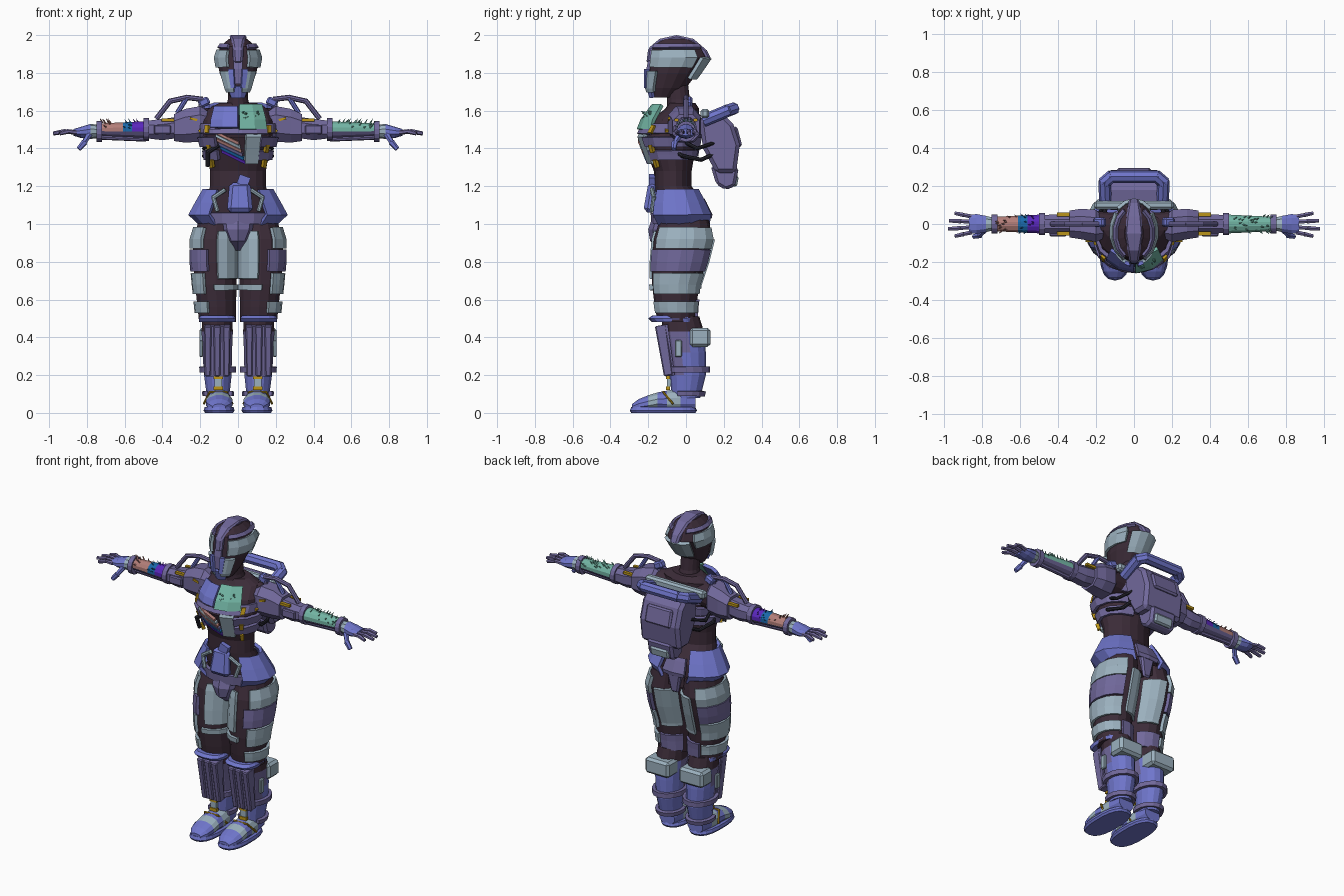
import bpy
import bmesh
import random
from math import cos, sin, radians, copysign
from mathutils import Vector, Matrix, Euler

if "Cube" in bpy.data.objects:
    bpy.data.objects.remove(bpy.data.objects["Cube"])
random.seed(4)
# Flat colours
COLOURS = dict(violet=(.165, .14, .33), periwinkle=(.16, .18, .6), dark=(.045, .025, .04), pale=(.33, .44, .52),
               mint=(.17, .46, .37), yellow=(.5, .3, .01), pink=(.45, .21, .19), blue=(.01, .14, .4),
               purple=(.1, .02, .5), black=(.02, .02, .03))
MATERIALS = {label: bpy.data.materials.new(label) for label in COLOURS}
for label, material in MATERIALS.items():
    material.use_nodes = True
    material.diffuse_color = (*COLOURS[label], 1)
    material.node_tree.nodes["Principled BSDF"].inputs["Base Color"].default_value = material.diffuse_color

# Helpers: every part ends in finish, which also makes the mirrored twin
def finish(name, bm, colours, rule=None, mirror=False, thick=0, bevel=0):
    bmesh.ops.recalc_face_normals(bm, faces=bm.faces)
    for face in bm.faces:
        face.material_index = rule(face.calc_center_median()) if rule else 0
    for prefix in (("left_", "right_") if mirror else ("",)):
        if prefix == "right_":
            bmesh.ops.scale(bm, vec=(-1, 1, 1), verts=bm.verts)
            bmesh.ops.reverse_faces(bm, faces=bm.faces)
        mesh = bpy.data.meshes.new(prefix + name)
        for colour in colours.split():
            mesh.materials.append(MATERIALS[colour])
        bm.to_mesh(mesh)
        part = bpy.data.objects.new(prefix + name, mesh)
        bpy.context.scene.collection.objects.link(part)
        if thick:
            solid = part.modifiers.new("thickness", "SOLIDIFY")
            solid.thickness, solid.offset = thick, 0
        if bevel:
            part.modifiers.new("bevel", "BEVEL").width = bevel
    bm.free()

# Point on a superellipse section (x, y, z, radius, radius)
def ring_point(section, degrees, axis="z", power=2, grow=0):
    x, y, z, ra, rb = section
    c, s = cos(radians(degrees)), sin(radians(degrees))
    u = copysign(abs(c) ** (2 / power), c) * (ra + grow)
    v = copysign(abs(s) ** (2 / power), s) * (rb + grow)
    return Vector({"z": (x + u, y + v, z), "x": (x, y + u, z + v), "y": (x + u, y, z + v)}[axis])

def bridge(bm, rows, closed):
    rows = [[bm.verts.new(point) for point in row] for row in rows]
    for low, high in zip(rows, rows[1:]):
        for i in range(len(low) if closed else len(low) - 1):
            j = (i + 1) % len(low)
            bm.faces.new((low[i], low[j], high[j], high[i]))
    if closed:
        bm.faces.new(rows[0])
        bm.faces.new(rows[-1])

def loft(name, sections, colours, axis="z", sides=14, power=2, **options):
    bm = bmesh.new()
    angles = [360 * (i + .5) / sides for i in range(sides)]
    bridge(bm, [[ring_point(section, angle, axis, power) for angle in angles] for section in sections], True)
    finish(name, bm, colours, **options)

# Curved armour plate that follows the surface of a vertical loft
def shell(name, sections, colours, low, high, start, end, grow=.012, thick=.02, lean=0, **options):
    def at(z):
        for a, b in zip(sections, sections[1:]):
            if a[2] <= z <= b[2]:
                return tuple(Vector(a).lerp(Vector(b), (z - a[2]) / (b[2] - a[2])))
    heights = [low] + [s[2] for s in sections if low + .01 < s[2] < high - .01] + [high]
    steps = max(1, round((end - start) / 24))
    bm = bmesh.new()
    bridge(bm, [[ring_point(at(z + lean * i / steps), start + (end - start) * i / steps, grow=grow)
                 for i in range(steps + 1)] for z in heights], False)
    finish(name, bm, colours, thick=thick, **options)

def box(name, at, size, colours, tilt=(0, 0, 0), taper=1, **options):
    bm = bmesh.new()
    bmesh.ops.create_cube(bm, size=1)
    for vert in bm.verts:
        vert.co.xy *= taper if vert.co.z < 0 else 1
    turn = Euler([radians(angle) for angle in tilt]).to_matrix().to_4x4()
    bm.transform(Matrix.Translation(at) @ turn @ Matrix.Diagonal((*size, 1)))
    finish(name, bm, colours, **options)

def tube(name, points, radius, colours, sides=8, tip=1, **options):
    bm = bmesh.new()
    for a, b in zip(map(Vector, points), map(Vector, points[1:])):
        place = Matrix.Translation((a + b) / 2) @ (b - a).to_track_quat("Z", "Y").to_matrix().to_4x4()
        bmesh.ops.create_cone(bm, cap_ends=True, segments=sides, radius1=radius, radius2=radius * tip,
                              depth=(b - a).length + radius * .6, matrix=place)
    finish(name, bm, colours, **options)

# Side outline of (y, z) points extruded across x, pinched at front and back
def prism(name, outline, half_width, colours, pinch=0, **options):
    bm = bmesh.new()
    bridge(bm, [[(side * (1 - pinch * abs(y + .03)), y, z) for y, z in outline]
                for side in (-half_width, half_width)], True)
    finish(name, bm, colours, **options)

# Head: dark skull, crest, visor strip, cheek and ear plates
HEAD = [(0, -.12, 1.67, .04, .06), (0, -.1, 1.72, .07, .1), (0, -.07, 1.8, .1, .13),
        (0, -.04, 1.88, .115, .155), (0, -.05, 1.94, .095, .135), (0, -.05, 1.98, .05, .09)]
loft("skull", HEAD, "dark")
prism("crest", [(-.21, 1.85), (-.2, 1.93), (-.14, 1.98), (-.05, 2), (.04, 1.98), (.11, 1.92), (.135, 1.87),
                (.1, 1.86), (0, 1.9), (-.15, 1.87)], .052, "violet", pinch=3, bevel=.01)
prism("visor_strip", [(-.2, 1.87), (-.21, 1.82), (-.21, 1.74), (-.16, 1.74), (-.16, 1.87)], .024, "violet")
shell("chin_guard", HEAD, "periwinkle", low=1.67, high=1.73, start=-130, end=-50, grow=.006)
shell("cheek_plate", HEAD, "pale", low=1.7, high=1.81, start=-76, end=-38, mirror=True)
shell("inner_cheek", HEAD, "periwinkle", low=1.72, high=1.82, start=-80, end=-66, grow=.016, mirror=True)
shell("ear_plate", HEAD, "pale", low=1.83, high=1.92, start=-62, end=38, grow=.006, mirror=True)
shell("ear_rim", HEAD, "violet", low=1.93, high=1.95, start=-60, end=60, grow=.006, mirror=True)
shell("nape_plate", HEAD, "pale", low=1.77, high=1.88, start=48, end=132)
loft("neck", [(0, -.02, 1.56, .08, .08), (0, -.04, 1.66, .055, .06), (0, -.05, 1.75, .055, .06)], "dark")
# Torso suit with rib bands and chest plates
TORSO = [(0, -.02, .95, .16, .13), (0, -.03, 1.1, .18, .13), (0, -.07, 1.2, .15, .1), (0, -.07, 1.28, .15, .1),
         (0, -.08, 1.37, .165, .125), (0, -.09, 1.46, .185, .15), (0, -.06, 1.55, .185, .13),
         (0, -.02, 1.61, .16, .09), (0, -.02, 1.64, .1, .07)]
BUST = [(0, -.09, 1.46, .175, .165), (0, -.08, 1.55, .165, .14), (0, -.06, 1.63, .14, .1)]
loft("body_suit", TORSO, "dark", sides=18)
for label, low, grow in (("lower", 1.34, .012), ("middle", 1.41, .02), ("upper", 1.48, .012)):
    shell(label + "_rib", TORSO, "violet", low=low, high=low + .05, start=-54, end=75, grow=grow, mirror=True)
shell("back_plate", TORSO, "violet", low=1.36, high=1.56, start=72, end=108)
shell("chest_plate_mint", BUST, "mint", low=1.5, high=1.63, start=-88, end=-36)
shell("chest_plate_blue", BUST, "periwinkle", low=1.51, high=1.62, start=-142, end=-90)
shell("sternum_plate", TORSO, "pale", low=1.32, high=1.5, start=-78, end=-52)
shell("bust_band", TORSO, "violet", low=1.475, high=1.5, start=-150, end=-40, grow=.02)
for i, colour in enumerate("purple blue violet pink pale pink".split()):
    shell("chest_stripe_" + colour, TORSO, colour, low=1.38 + i * .02, high=1.395 + i * .02, start=-118 - i * 2,
          end=-78 - i * 2, grow=.014, lean=-.06)
for low in (1.3, 1.38, 1.48):
    shell("yellow_strap", TORSO, "yellow", low=low, high=low + .04, start=-43, end=-35, grow=.022, mirror=True)
for i in range(16):
    root = ring_point((0, -.075, random.uniform(1.52, 1.6), .16, .145), random.uniform(-84, -42))
    tube("chest_stud", [root, root + Vector((.006, -.018, .006))], .006, "mint", sides=4, tip=.1)
tube("rib_cable", [(.13, -.1, 1.42), (.18, -.02, 1.36), (.15, .08, 1.34), (.12, .17, 1.38)], .011, "black", mirror=True)
tube("upper_cable", [(.17, -.02, 1.44), (.18, .06, 1.4), (.13, .15, 1.43)], .01, "black", mirror=True)
tube("loose_cable", [(-.1, -.2, 1.42), (-.16, -.19, 1.38), (-.16, -.16, 1.31)], .012, "black")
# Hips: belt, flared skirt plates, belly plate and groin guard
SKIRT = [(0, -.02, 1, .2, .15), (0, -.03, 1.05, .255, .17), (0, -.04, 1.11, .22, .15), (0, -.05, 1.18, .18, .12)]
shell("skirt_side", SKIRT, "periwinkle", low=1, high=1.18, start=-54, end=66, grow=0, mirror=True)
shell("belt_front", TORSO, "violet", low=1, high=1.06, start=-140, end=-40, grow=.02)
shell("belt_back", SKIRT, "violet", low=1.03, high=1.13, start=72, end=108, grow=-.01)
box("belly_plate", (.01, -.185, 1.14), (.11, .05, .16), "periwinkle", tilt=(-8, 0, 0), taper=1.25, bevel=.02)
box("belly_cap", (.03, -.18, 1.23), (.06, .03, .05), "periwinkle", tilt=(0, 20, 0))
tube("hip_hose", [(.07, -.18, 1.18), (.13, -.17, 1.14), (.11, -.18, 1.07)], .012, "pale", mirror=True)
loft("groin_guard", [(0, -.06, .86, .02, .06), (0, -.08, .91, .06, .11), (0, -.07, .97, .1, .13),
                     (0, -.06, 1.03, .11, .12)], "violet", sides=10)
box("tail_guard", (0, .11, .98), (.1, .04, .13), "violet", taper=.5, bevel=.01)
# Thighs with banded outer panels
THIGH = [(.108, -.05, .48, .1, .1), (.112, -.055, .56, .105, .11), (.118, -.055, .68, .112, .125),
         (.123, -.035, .8, .118, .145), (.123, -.015, .92, .118, .155), (.11, -.01, 1.02, .1, .13)]
loft("thigh", THIGH, "dark", mirror=True)
for label, colour, low, high, start in (("top", "pale", .87, .98, -58), ("middle", "violet", .75, .865, -72),
                                        ("lower", "pale", .63, .74, -60), ("knee", "pale", .53, .59, -66)):
    shell("thigh_panel_" + label, THIGH, colour, low=low, high=high, start=start, end=72, grow=.006, mirror=True)
shell("thigh_front", THIGH, "pale", low=.71, high=.96, start=-165, end=-96, grow=.004, mirror=True)
shell("thigh_strap", THIGH, "pale", low=.65, high=.68, start=-160, end=-85, grow=.006, mirror=True)
shell("thigh_back", THIGH, "pale", low=.66, high=.92, start=88, end=150, grow=.004, mirror=True)
shell("back_knee", THIGH, "violet", low=.5, high=.6, start=78, end=150, grow=.004, mirror=True)
# Knees and shins
SHIN = [(.105, 0, .08, .06, .075), (.107, .01, .2, .075, .095), (.11, 0, .32, .08, .105),
        (.11, -.015, .43, .085, .11), (.11, -.03, .51, .08, .1)]
loft("shin", SHIN, "violet periwinkle dark", mirror=True,
     rule=lambda c: 2 if c.z > .45 else 1 if c.y > 0 or c.z < .2 else 0)
loft("knee_rim", [(.11, -.07, .48, .095, .11), (.11, -.08, .5, .1, .12), (.11, -.07, .515, .09, .11)], "periwinkle",
     power=3, mirror=True)
box("shin_guard", (.11, -.105, .33), (.14, .06, .27), "violet", tilt=(9, 0, 0), taper=.8, mirror=True)
for x in (.06, .11, .16):
    box("shin_column", (x, -.114, .33), (.04, .06, .27), "violet", tilt=(9, 0, 0), taper=.8, bevel=.006, mirror=True)
box("calf_box", (.12, .075, .4), (.17, .11, .1), "pale", bevel=.015, mirror=True)
box("shin_side_plate", (.195, -.04, .34), (.02, .035, .09), "pale", bevel=.005, mirror=True)
shell("shin_ring", SHIN, "violet", low=.215, high=.245, start=-60, end=240, mirror=True)
shell("ankle_ring", SHIN, "violet", low=.09, high=.115, start=-30, end=210, mirror=True)
box("ankle_tab", (.105, -.09, .16), (.04, .02, .04), "pale", mirror=True)
for z in (.13, .19):
    box("ankle_clip", (.105, -.095, z), (.05, .02, .02), "yellow", mirror=True)
# Boots
loft("sole", [(.1, -.12, 0, .075, .17), (.1, -.12, .012, .083, .178), (.1, -.12, .03, .078, .17)], "periwinkle",
     power=2.6, sides=18, mirror=True)
loft("boot", [(.1, .05, .06, .055, .045), (.1, -.03, .065, .065, .065), (.1, -.1, .06, .07, .06), (.1, -.15, .06, .073, .05),
              (.1, -.2, .05, .073, .045), (.1, -.25, .04, .062, .034), (.1, -.285, .03, .035, .018)], "periwinkle pale",
     axis="y", sides=12, mirror=True, rule=lambda c: int(-.2 < c.y < -.15 or -.1 < c.y < -.04))
tube("boot_cable", [(.03, -.07, .05), (.06, -.12, .11), (.15, -.12, .11), (.18, -.07, .05)], .006, "yellow", mirror=True)
# Shoulders and upper arms
loft("inner_shoulder", [(.1, -.01, 1.54, .07, .08), (.2, 0, 1.53, .07, .08)], "dark", axis="x", mirror=True)
loft("shoulder_pad", [(.16, -.02, 1.54, .06, .06), (.2, -.01, 1.53, .09, .1), (.28, 0, 1.52, .085, .095),
                      (.34, 0, 1.51, .075, .075)], "violet", axis="x", sides=8, power=2.6, mirror=True)
loft("upper_arm", [(.33, 0, 1.51, .055, .06), (.4, 0, 1.5, .055, .06), (.48, 0, 1.5, .05, .05)], "violet", axis="x",
     sides=8, power=2.4, mirror=True)
loft("elbow_cuff", [(.47, 0, 1.5, .06, .06), (.5, 0, 1.5, .06, .06)], "violet", axis="x", mirror=True)
box("arm_panel", (.4, -.055, 1.5), (.09, .02, .05), "violet", bevel=.006, mirror=True)
for y in (-.05, .05):
    box("arm_yellow_strip", (.37, y, 1.55), (.07, .02, .015), "yellow", mirror=True)
box("pad_yellow_mark", (.19, -.1, 1.5), (.04, .02, .015), "yellow", tilt=(0, 30, 0), mirror=True)
box("pad_yellow_stripe", (.235, -.085, 1.555), (.04, .02, .012), "yellow", tilt=(0, -15, 0), mirror=True)
tube("shoulder_handle", [(.43, 0, 1.56), (.36, 0, 1.65), (.27, 0, 1.67), (.19, 0, 1.66), (.2, 0, 1.6)], .014, "violet",
     mirror=True)
box("handle_grip", (.18, .01, 1.645), (.06, .05, .045), "periwinkle", tilt=(0, 25, 0), bevel=.01, mirror=True)
tube("handle_brace", [(.27, 0, 1.67), (.32, 0, 1.59)], .013, "periwinkle", mirror=True)
# Forearms: one mint, one striped, both studded over a violet underside
for side, label in ((1, "left"), (-1, "right")):
    loft(label + "_forearm", [(side * x, 0, 1.5, .076 - x * .05, .07 - x * .05) for x in (.49, .56, .61, .73)],
         "mint purple blue pink violet", axis="x", sides=12,
         rule=lambda c: 4 if c.z < 1.485 else 0 if c.x > 0 else 1 if c.x > -.56 else 2 if c.x > -.61 else 3)
    for i in range(30):
        x, angle = random.uniform(.52, .72), random.uniform(10, 170)
        root = ring_point((side * x, 0, 1.5, .042, .038), angle, "x")
        away = Vector((side * .012, cos(radians(angle)) * .012, sin(radians(angle)) * .02))
        tube(label + "_forearm_stud", [root, root + away], .005, sides=4, tip=.1,
             colours="mint" if side > 0 else "purple blue pink".split()[(x > .56) + (x > .61)])
tube("forearm_rail", [(.49, 0, 1.45), (.73, 0, 1.46)], .014, "violet", mirror=True)
# Gloves
loft("wrist_cuff", [(.72, 0, 1.49, .052, .055), (.75, 0, 1.49, .052, .055)], "violet", axis="x", mirror=True)
loft("palm", [(.74, 0, 1.49, .035, .035), (.78, 0, 1.49, .045, .04), (.83, 0, 1.485, .055, .03), (.87, 0, 1.485, .05, .018)],
     "pale periwinkle", axis="x", sides=10, mirror=True, rule=lambda c: int(c.x > .8))
for y, length in ((-.045, .08), (-.018, .115), (.012, .11), (.04, .08)):
    tube("finger", [(.86, y, 1.485), (.86 + length * .5, y * 1.2, 1.49), (.86 + length, y * 1.4, 1.48)], .013, "violet",
         sides=6, tip=.8, mirror=True)
tube("thumb", [(.79, -.035, 1.47), (.815, -.06, 1.43), (.84, -.065, 1.4)], .017, "periwinkle", sides=6, tip=.8, mirror=True)
# Backpack with top roll and lower pocket
prism("pack_body", [(.07, 1.56), (.2, 1.58), (.25, 1.53), (.285, 1.42), (.265, 1.27), (.16, 1.27), (.09, 1.4)], .14,
      "violet", bevel=.02)
prism("pack_pocket", [(.13, 1.31), (.28, 1.3), (.26, 1.2), (.21, 1.18), (.16, 1.21)], .09, "violet", bevel=.015)
box("pocket_flap", (0, .25, 1.23), (.13, .05, .06), "pale", tilt=(-12, 0, 0), bevel=.01)
box("pack_panel", (0, .265, 1.46), (.18, .04, .11), "violet", tilt=(15, 0, 0), bevel=.01)
tube("pack_roll", [(-.15, .1, 1.55), (-.155, .22, 1.6), (-.12, .25, 1.61), (.12, .25, 1.61), (.155, .22, 1.6),
                   (.15, .1, 1.55)], .033, "periwinkle")
box("shoulder_bar", (0, .1, 1.585), (.42, .045, .05), "pale", bevel=.012)
